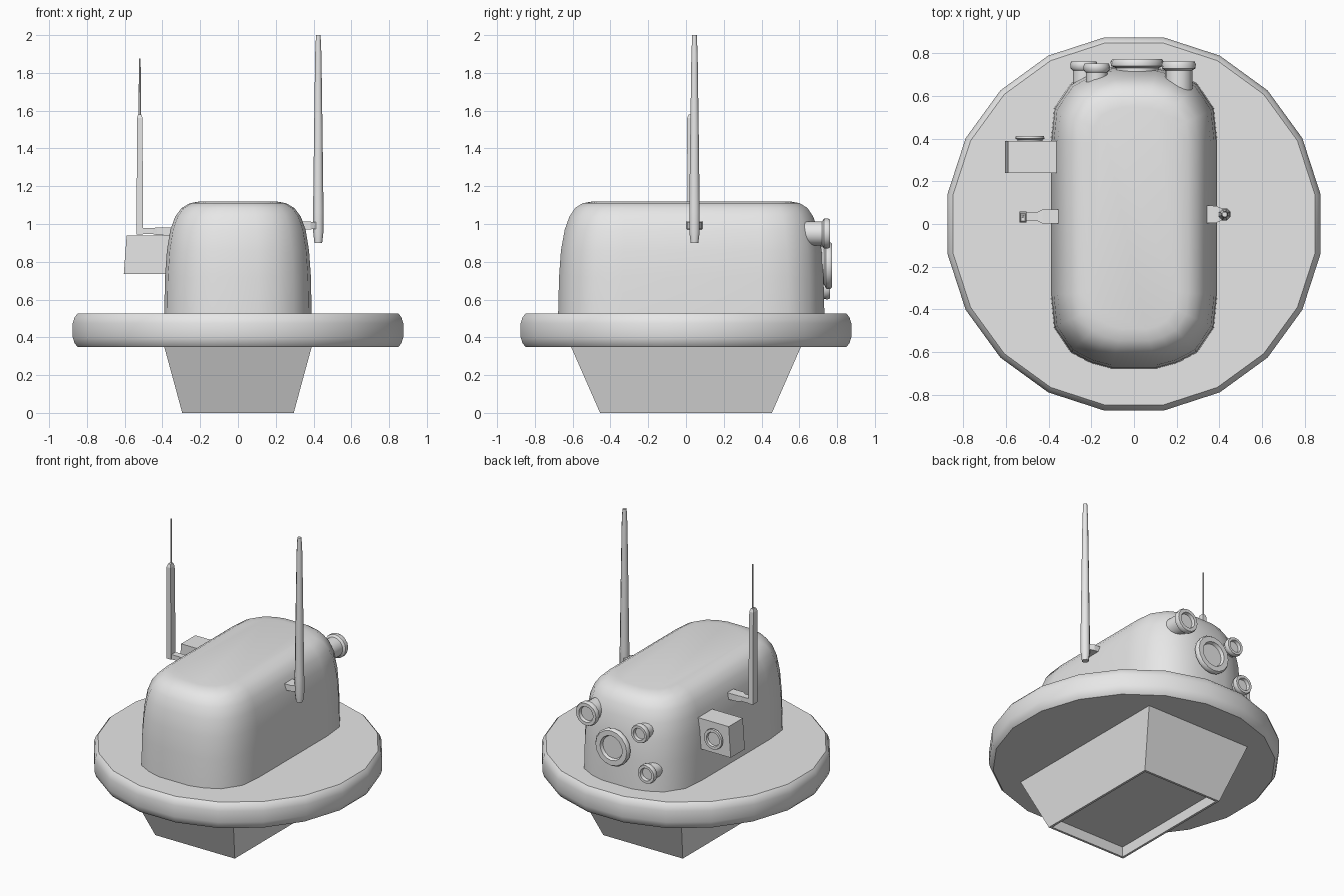
import bpy, bmesh, math
from mathutils import Vector

if "Cube" in bpy.data.objects:
    bpy.data.objects.remove(bpy.data.objects["Cube"])

grey = bpy.data.materials.new("plain grey")
grey.diffuse_color = (0.8, 0.8, 0.8, 1)
grey.use_nodes = True
grey.node_tree.nodes["Principled BSDF"].inputs["Base Color"].default_value = grey.diffuse_color


def loft(name, rings, smooth=None):
    """Skin a stack of equal-length point rings and cap both ends."""
    bm = bmesh.new()
    loops = [[bm.verts.new(p) for p in ring] for ring in rings]
    n = len(loops[0])
    for a, b in zip(loops, loops[1:]):
        for i in range(n):
            j = (i + 1) % n
            bm.faces.new((a[i], a[j], b[j], b[i]))
    bm.faces.new(loops[0][::-1])
    bm.faces.new(loops[-1])
    bmesh.ops.recalc_face_normals(bm, faces=bm.faces)
    me = bpy.data.meshes.new(name)
    bm.to_mesh(me)
    bm.free()
    me.materials.append(grey)
    if smooth:
        me.shade_smooth()
        me.set_sharp_from_angle(angle=math.radians(smooth))
    ob = bpy.data.objects.new(name, me)
    bpy.context.collection.objects.link(ob)
    return ob


def lathe(name, center, axis, profile, n, phase=0.0, smooth=45):
    """Turn (radius, distance) pairs around the y or z axis."""
    rings = []
    for r, d in profile:
        ring = []
        for i in range(n):
            t = phase + 2 * math.pi * i / n
            u, v = r * math.cos(t), r * math.sin(t)
            ring.append(Vector(center) + Vector((u, d, v) if axis == "y" else (u, v, d)))
        rings.append(ring)
    return loft(name, rings, smooth)


def rect(x, y, z, hx, hy):
    return [(x - hx, y - hy, z), (x + hx, y - hy, z), (x + hx, y + hy, z), (x - hx, y + hy, z)]


def side_rect(x, y, z, hy, hz):
    return [(x, y - hy, z - hz), (x, y + hy, z - hz), (x, y + hy, z + hz), (x, y - hy, z + hz)]


# Round deck
lathe("deck", (0, 0, 0), "z",
      [(0.86, 0.35), (0.876, 0.368), (0.886, 0.40), (0.886, 0.475), (0.876, 0.507), (0.86, 0.525)],
      20, math.radians(9), 42)

# Tapered hull with a shallow recess underneath
loft("hull", [rect(0, 0, 0.06, 0.27, 0.43), rect(0, 0, 0, 0.28, 0.44),
              rect(0, 0, 0, 0.295, 0.455), rect(0, 0, 0.36, 0.393, 0.613)])

# Rounded cabin: (height, half width, half length)
body = []
for z, w, l in [(0.51, 0.39, 0.705), (0.72, 0.386, 0.70), (0.86, 0.376, 0.69), (0.97, 0.358, 0.67),
                (1.04, 0.332, 0.645), (1.085, 0.298, 0.615), (1.11, 0.255, 0.575), (1.12, 0.20, 0.52)]:
    k = w / 0.39
    quad = [(w, l - 0.34 * k), (w * 0.96, l - 0.19 * k), (w * 0.76, l - 0.075 * k),
            (w * 0.52, l - 0.025 * k), (w * 0.28, l)]
    half = quad + [(-x, y) for x, y in reversed(quad)]
    ring = half + [(-x, -y) for x, y in half]
    body.append([(x, y + 0.028, z) for x, y in ring])
loft("cabin", body, 48)

# Round ports on the back: x, z, outer radius, start, tip
for name, x, z, r, y0, y1 in [("large_port", 0.015, 0.78, 0.125, 0.66, 0.773),
                              ("upper_port", 0.21, 0.95, 0.08, 0.58, 0.762),
                              ("small_port", -0.175, 0.915, 0.062, 0.60, 0.752),
                              ("lower_port", -0.235, 0.665, 0.064, 0.60, 0.762)]:
    lathe(name, (x, 0, z), "y",
          [(r * 0.8, y0), (r * 0.8, y1 - 0.042), (r * 0.98, y1 - 0.032), (r, y1 - 0.012),
           (r * 0.93, y1), (r * 0.66, y1), (r * 0.6, y1 - 0.02)], 16)

# Side equipment box with a lens
loft("side_box", [rect(-0.48, 0.315, 0.735, 0.125, 0.075), rect(-0.47, 0.315, 0.94, 0.12, 0.075)])
lathe("box_lens", (-0.488, 0, 0.835), "y",
      [(0.058, 0.38), (0.058, 0.395), (0.068, 0.40), (0.066, 0.413), (0.048, 0.413), (0.044, 0.40)], 16)

# Left aerial: arm, square post, thin rod
loft("left_arm", [side_rect(-0.34, 0.035, 0.96, 0.032, 0.022), side_rect(-0.43, 0.035, 0.962, 0.032, 0.02),
                  side_rect(-0.45, 0.035, 0.962, 0.022, 0.016), side_rect(-0.52, 0.035, 0.962, 0.022, 0.016)])
loft("left_post", [rect(-0.52, 0.033, 0.945, 0.017, 0.025), rect(-0.52, 0.028, 1.56, 0.015, 0.022),
                   rect(-0.52, 0.028, 1.58, 0.009, 0.014)])
lathe("left_rod", (-0.52, 0.035, 0), "z", [(0.006, 1.57), (0.005, 1.875)], 6)

# Right aerial: arm and tapered whip
loft("right_arm", [side_rect(0.33, 0.045, 0.992, 0.042, 0.02), side_rect(0.385, 0.045, 0.992, 0.04, 0.02),
                   side_rect(0.43, 0.045, 0.992, 0.02, 0.018)])
lathe("right_whip", (0.425, 0.045, 0), "z",
      [(0.022, 0.90), (0.03, 0.96), (0.03, 1.06), (0.024, 1.5), (0.018, 1.9), (0.013, 2.0)], 8, math.pi / 8, 50)
